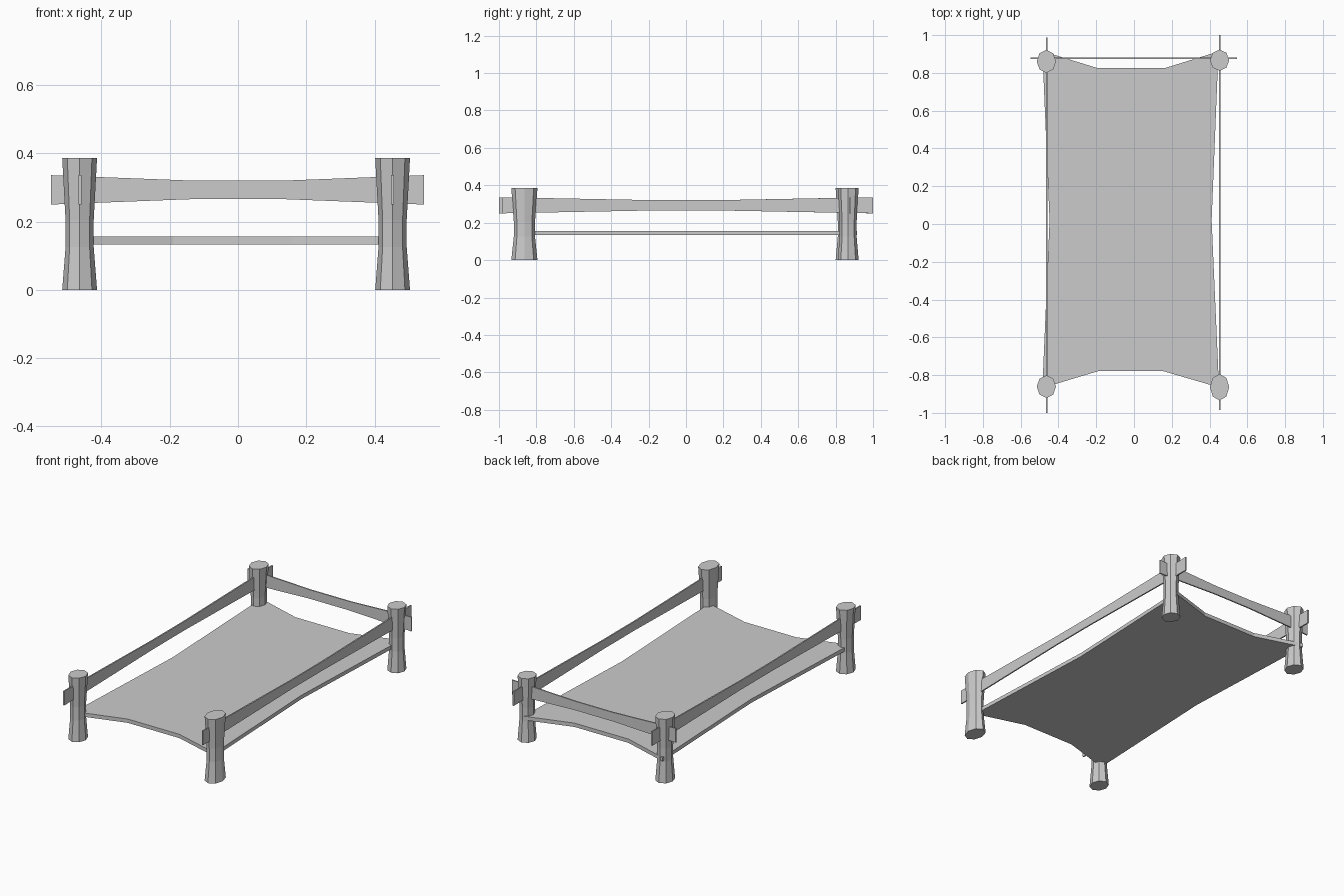
import bpy, bmesh, math

if "Cube" in bpy.data.objects:
    bpy.data.objects.remove(bpy.data.objects["Cube"])


def make_object(name, bm):
    bmesh.ops.recalc_face_normals(bm, faces=bm.faces)
    mesh = bpy.data.meshes.new(name)
    bm.to_mesh(mesh)
    bm.free()
    obj = bpy.data.objects.new(name, mesh)
    bpy.context.collection.objects.link(obj)
    return obj


def extrude_outline(name, points, offset):
    """Flat outline of 3D points, thickened along offset."""
    bm = bmesh.new()
    face = bm.faces.new([bm.verts.new(p) for p in points])
    geom = bmesh.ops.extrude_face_region(bm, geom=[face], use_keep_orig=True)["geom"]
    bmesh.ops.translate(bm, vec=offset,
                        verts=[g for g in geom if isinstance(g, bmesh.types.BMVert)])
    return make_object(name, bm)


def post(name, cx, cy, rx, ry):
    """Eight-sided post with a slim waist; (height, width factor) profile."""
    bm = bmesh.new()
    rings = []
    for z, f in [(0, 1), (0.125, 0.81), (0.205, 0.81), (0.386, 1)]:
        rings.append([bm.verts.new((cx + rx * f * math.cos(i * math.pi / 4),
                                    cy + ry * f * math.sin(i * math.pi / 4), z))
                      for i in range(8)])
    for low, high in zip(rings, rings[1:]):
        for i in range(8):
            j = (i + 1) % 8
            bm.faces.new((low[i], low[j], high[j], high[i]))
    bm.faces.new(rings[0])
    bm.faces.new(rings[-1])
    return make_object(name, bm)


def rail_profile(start, end, flat):
    """Board outline (along, z), narrowing to a flat middle."""
    return [(start, 0.25), (-flat, 0.266), (flat, 0.266), (end, 0.25),
            (end, 0.336), (flat, 0.32), (-flat, 0.32), (start, 0.336)]


# Corner posts
post("front_left_post", -0.464, -0.861, 0.051, 0.060)
post("front_right_post", 0.453, -0.864, 0.051, 0.070)
post("back_left_post", -0.464, 0.861, 0.051, 0.061)
post("back_right_post", 0.453, 0.867, 0.051, 0.056)

# Thin side rails and back rail (the front is open)
T = 0.008
for name, x, y0, y1 in [("left_rail", -0.463, -1.0, 0.988),
                        ("right_rail", 0.453, -0.985, 1.0)]:
    extrude_outline(name, [(x - T / 2, y, z) for y, z in rail_profile(y0, y1, 0.15)],
                    (T, 0, 0))
extrude_outline("back_rail", [(x, 0.877 - T / 2, z)
                              for x, z in rail_profile(-0.548, 0.545, 0.13)], (0, T, 0))

# Stretched sheet between the posts
outline = [(-0.485, -0.868), (-0.19, -0.779), (0.155, -0.779), (0.45, -0.865),
           (0.411, 0.02), (0.447, 0.913), (0.165, 0.826), (-0.195, 0.826),
           (-0.485, 0.915), (-0.447, 0.02)]
extrude_outline("bed_sheet", [(x, y, 0.133) for x, y in outline], (0, 0, 0.023))
